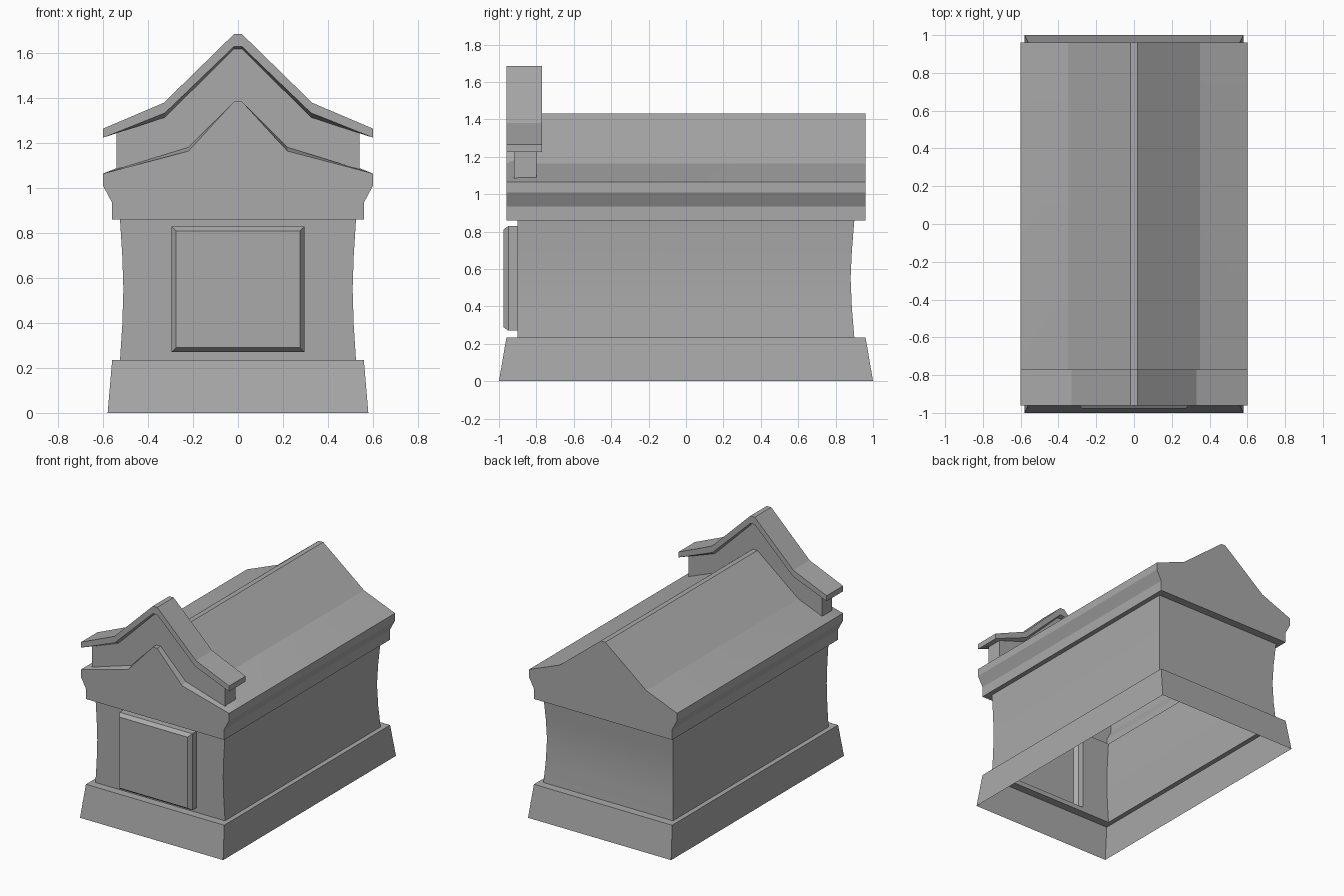
import bpy, bmesh, math

cube = bpy.data.objects.get("Cube")
if cube:
    bpy.data.objects.remove(cube, do_unlink=True)

stone = bpy.data.materials.new("grey stone")
stone.use_nodes = True
grey = (0.4, 0.4, 0.4, 1)
stone.diffuse_color = grey
stone.node_tree.nodes["Principled BSDF"].inputs["Base Color"].default_value = grey


def finish(bm, name):
    mesh = bpy.data.meshes.new(name)
    bm.normal_update()
    bm.to_mesh(mesh)
    bm.free()
    mesh.materials.append(stone)
    obj = bpy.data.objects.new(name, mesh)
    bpy.context.collection.objects.link(obj)
    bpy.ops.object.select_all(action='DESELECT')
    obj.select_set(True)
    bpy.context.view_layer.objects.active = obj
    bpy.ops.object.shade_smooth_by_angle(angle=math.radians(12))
    return obj


def mirrored(half):
    """Right half listed bottom to top, then the left half back down."""
    return half + [(-x, z) for x, z in reversed(half)]


def loft(name, sections, open_side=False):
    """Skin (y, outline) sections and cap both ends."""
    bm = bmesh.new()
    rings = [[bm.verts.new((x, y, z)) for x, z in pts] for y, pts in sections]
    n = len(rings[0])
    for a, b in zip(rings, rings[1:]):
        for i in range(n - 1 if open_side else n):
            j = (i + 1) % n
            bm.faces.new((a[i], b[i], b[j], a[j]))
    bm.faces.new(rings[0])
    bm.faces.new(rings[-1][::-1])
    if not open_side:
        bmesh.ops.recalc_face_normals(bm, faces=bm.faces)
    return finish(bm, name)


# Plinth and waisted walls: one hollow shell, open underneath
bm = bmesh.new()
levels = [(.58, -1, 1, 0), (.56, -.96, .96, .235), (.525, -.9, .9, .235),
          (.515, -.9, .887, .39), (.51, -.9, .88, .55), (.515, -.9, .887, .7),
          (.525, -.9, .9, .86), (.56, -.96, .96, .86)]
rings = [[bm.verts.new(p) for p in ((-w, f, z), (w, f, z), (w, b, z), (-w, b, z))]
         for w, f, b, z in levels]
for low, high in zip(rings, rings[1:]):
    for i in range(4):
        j = (i + 1) % 4
        bm.faces.new((low[i], low[j], high[j], high[i]))


def front_faces():
    return [f for f in bm.faces if all(abs(v.co.y + .9) < .001 for v in f.verts)]


# Bevelled door panel pushed out of the front wall
door_w, door_low, door_high = .295, .27, .83
for co, no in (((door_w, 0, 0), (1, 0, 0)), ((-door_w, 0, 0), (1, 0, 0)),
               ((0, 0, door_low), (0, 0, 1)), ((0, 0, door_high), (0, 0, 1))):
    faces = front_faces()
    geom = faces + list({e for f in faces for e in f.edges}) + list({v for f in faces for v in f.verts})
    bmesh.ops.bisect_plane(bm, geom=geom, plane_co=co, plane_no=no)
panel = []
for f in front_faces():
    c = f.calc_center_median()
    if abs(c.x) < door_w and door_low < c.z < door_high:
        panel.append(f)
mid_z = (door_low + door_high) / 2
for depth, inset in ((.05, 0), (.027, .02)):
    old = panel
    out = bmesh.ops.extrude_face_region(bm, geom=old)["geom"]
    panel = [g for g in out if isinstance(g, bmesh.types.BMFace)]
    for v in (g for g in out if isinstance(g, bmesh.types.BMVert)):
        v.co.y -= depth
        v.co.x *= 1 - inset / door_w
        v.co.z = mid_z + (v.co.z - mid_z) * (1 - inset / (mid_z - door_low))
    bmesh.ops.delete(bm, geom=[f for f in old if f.is_valid], context='FACES')
finish(bm, "hollow_base_and_walls")

# Cornice and gabled roof, with a lower pediment at the front
cornice = [(.56, .86), (.56, .935), (.6, 1.01), (.6, 1.065)]
pediment = mirrored(cornice + [(.22, 1.165), (.018, 1.385)])
pediment_back = mirrored(cornice + [(.22, 1.182), (.018, 1.385)])
gable = mirrored(cornice + [(.35, 1.165), (.018, 1.43)])
loft("cornice_and_roof", [(-.96, pediment), (-.92, pediment_back),
                          (-.8, gable), (.96, gable)], open_side=True)

# Upright wall that carries the raised front crest
under = [(.54, 1.25), (.325, 1.33), (.018, 1.63)]
foot = [(.54, 1.085), (.22, 1.17), (.018, 1.375)]
wall = mirrored(under) + mirrored(foot)[::-1]
loft("crest_wall", [(-.92, wall), (-.8, wall)])

# Overhanging crest slab, its underside dropping slightly towards the wall
top = mirrored([(.6, 1.265), (.33, 1.38), (.018, 1.685)])


def slab(drop):
    lower = mirrored([(.6, 1.225), (.325, 1.335 - drop), (.018, 1.63 - drop / 2)])
    return top + lower[::-1]


loft("crest_slab", [(-.96, slab(0)), (-.92, slab(.02)), (-.8, slab(.02)), (-.77, slab(0))])
